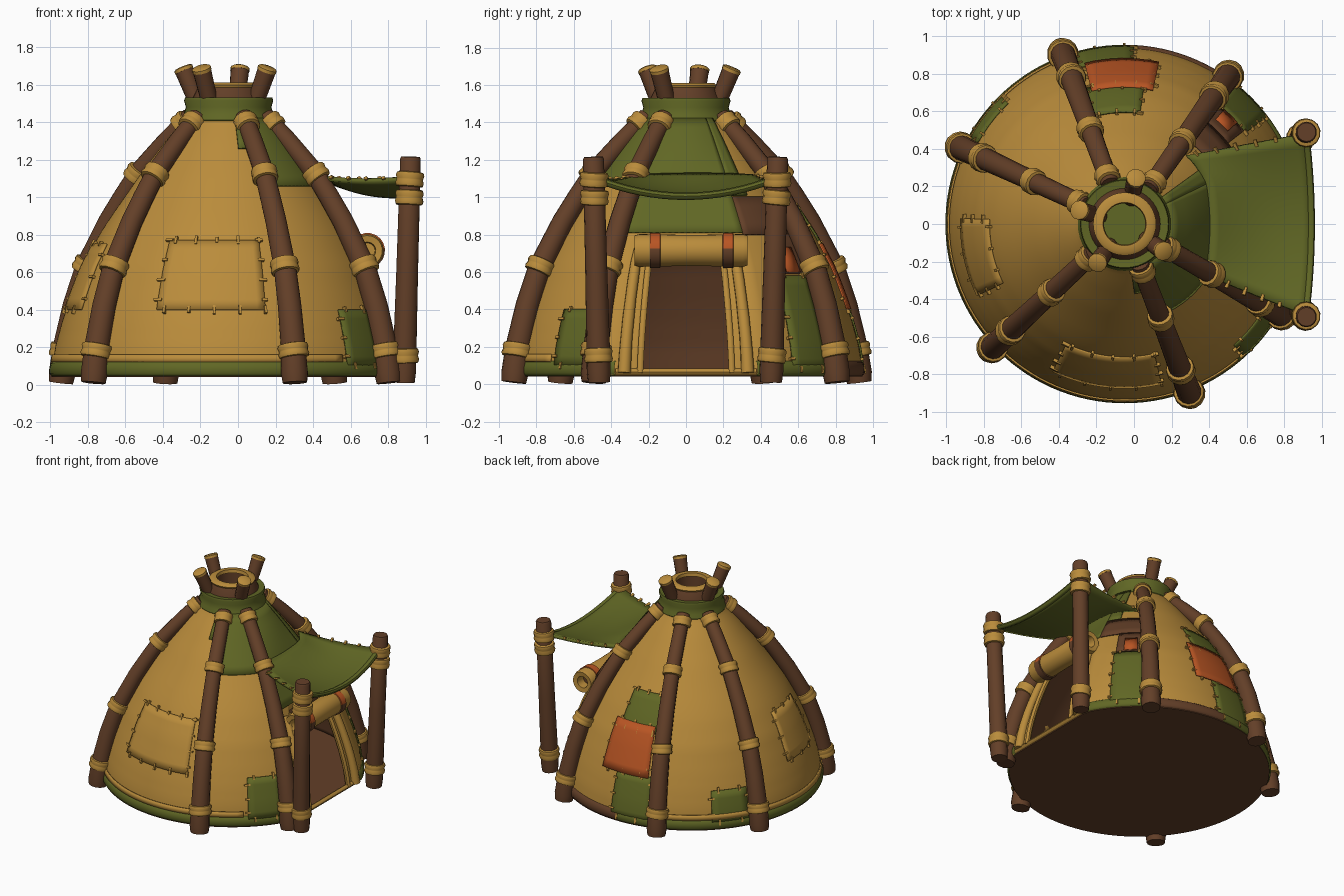
import bpy, bmesh, math, random
from mathutils import Vector

if "Cube" in bpy.data.objects:
    bpy.data.objects.remove(bpy.data.objects["Cube"])

random.seed(4)
CX = -0.05  # tent axis


def material(name, rgb):
    m = bpy.data.materials.new(name)
    m.diffuse_color = (*rgb, 1)
    m.use_nodes = True
    m.node_tree.nodes["Principled BSDF"].inputs["Base Color"].default_value = m.diffuse_color
    return m


TAN = material("tan canvas", (0.49, 0.262, 0.044))
GREEN = material("olive cloth", (0.118, 0.135, 0.018))
BROWN = material("brown wood", (0.125, 0.05, 0.021))
ORANGE = material("orange cloth", (0.48, 0.09, 0.017))


def make(name, verts, faces, mats, angle=45):
    me = bpy.data.meshes.new(name)
    me.from_pydata([tuple(v) for v in verts], [], faces)
    bm = bmesh.new()
    bm.from_mesh(me)
    bmesh.ops.recalc_face_normals(bm, faces=bm.faces)
    bm.to_mesh(me)
    bm.free()
    for m in mats:
        me.materials.append(m)
    for p in me.polygons:
        p.use_smooth = True
    me.set_sharp_from_angle(angle=math.radians(angle))
    ob = bpy.data.objects.new(name, me)
    bpy.context.collection.objects.link(ob)
    return ob


def tube(name, pts, radii, mat, sides=14, axis=None):
    """Round section swept along a path, capped at both ends."""
    pts = [Vector(p) for p in pts]
    n = len(pts)
    verts, faces = [], []
    for i, p in enumerate(pts):
        t = Vector(axis) if axis else pts[min(i + 1, n - 1)] - pts[max(i - 1, 0)]
        t.normalize()
        ref = Vector((0, 0, 1)) if abs(t.z) < 0.75 and not axis else Vector((0.9, 0.4, 0.1))
        if i == 0:
            u = t.cross(ref).normalized()
        u = (u - t * u.dot(t)).normalized()
        w = t.cross(u)
        for k in range(sides):
            a = math.tau * k / sides
            verts.append(p + (u * math.cos(a) + w * math.sin(a)) * radii[i])
    for i in range(n - 1):
        for k in range(sides):
            k2 = (k + 1) % sides
            faces.append((i * sides + k, i * sides + k2, (i + 1) * sides + k2, (i + 1) * sides + k))
    faces += [tuple(range(sides)), tuple(range((n - 1) * sides, n * sides))]
    return make(name, verts, faces, [mat])


def lathe(name, prof, mat, sides=40):
    """Closed (r, z) profile turned round the tent axis."""
    n = len(prof)
    verts = [(CX + r * math.cos(math.tau * k / sides), r * math.sin(math.tau * k / sides), z)
             for k in range(sides) for r, z in prof]
    faces = [(k * n + i, k * n + (i + 1) % n, (k + 1) % sides * n + (i + 1) % n, (k + 1) % sides * n + i)
             for k in range(sides) for i in range(n)]
    return make(name, verts, faces, [mat])


def interp(table, x):
    for (x0, y0), (x1, y1) in zip(table, table[1:]):
        if x <= x1:
            return y0 + (y1 - y0) * (x - x0) / (x1 - x0)
    return table[-1][1]


PROF = [(0, .955), (.2, .925), (.33, .89), (.45, .85), (.62, .785), (.8, .69), (.9, .625), (1.0, .555),
        (1.13, .465), (1.3, .335), (1.42, .235), (1.5, .2)]


def surf(deg, z, off=0.0):
    """Point on the canvas dome; the doorway side is a flat panel."""
    d = (deg + 180) % 360 - 180
    a = math.radians(d)
    r = interp(PROF, z)
    if abs(d) < 26:
        f = max(0, min(1, (1.3 - z) / .3))
        r *= 1 + f * (math.cos(math.radians(26)) / math.cos(a) - 1)
    r += off
    return Vector((CX + r * math.cos(a), r * math.sin(a), z))


def grid_faces(na, nz):
    return [(j * (na + 1) + i, j * (na + 1) + i + 1, (j + 1) * (na + 1) + i + 1, (j + 1) * (na + 1) + i)
            for j in range(nz) for i in range(na)]


def solidify(ob, t, offset=-1, inner=0):
    m = ob.modifiers.new("thickness", 'SOLIDIFY')
    m.thickness, m.offset, m.material_offset = t, offset, inner


# canvas dome with doorway, brown lining
NA, NZ, DOOR = 180, 36, 16
zs = [.05 + (1.5 - .05) * j / NZ for j in range(NZ + 1)]
verts = [surf(i * 2, z) for z in zs for i in range(NA)]
faces = []
for j in range(NZ):
    for i in range(NA):
        mid = (i * 2 + 1 + 180) % 360 - 180
        if abs(mid) < DOOR and .06 < zs[j + 1] < .79:
            continue
        faces.append((j * NA + i, j * NA + (i + 1) % NA, (j + 1) * NA + (i + 1) % NA, (j + 1) * NA + i))
dome = make("canvas_dome", verts, faces, [TAN, BROWN])
solidify(dome, .02, -1, 1)

# groundsheet
ring = [surf(a, .04, -.005) for a in range(0, 360, 4)]
n = len(ring)
make("groundsheet", ring + [v + Vector((0, 0, .02)) for v in ring],
     [tuple(range(n)), tuple(range(n, 2 * n))] + [(i, (i + 1) % n, n + (i + 1) % n, n + i) for i in range(n)], [BROWN])

# sewn patches, with stitches collected round their edges
stitches = []


def patch(name, a0, a1, z0, z1, mat, off=.007, sew=True):
    na, nz = max(2, int((a1 - a0) / 3)), max(2, int((z1 - z0) / .05))
    A = [a0 + (a1 - a0) * i / na for i in range(na + 1)]
    Z = [z0 + (z1 - z0) * j / nz for j in range(nz + 1)]
    solidify(make(name, [surf(a, z, off) for z in Z for a in A], grid_faces(na, nz), [mat]), .0095, 0)
    if sew:
        for a in A[1::3]:
            stitches.extend((surf(a, z, .009), (surf(a, z + .02) - surf(a, z - .02))) for z in (z0, z1))
        for z in Z[1::2]:
            stitches.extend((surf(a, z, .009), (surf(a + 1.5, z) - surf(a - 1.5, z))) for a in (a0, a1))


patch("green_upper_front", 290, 329, 1.06, 1.42, GREEN, sew=False)
patch("green_upper_front_tip", 278, 290, 1.26, 1.42, GREEN, sew=False)
patch("green_upper_door", -31, 26, .81, 1.42, GREEN, sew=False)
patch("green_upper_door_side", 26, 36, 1.01, 1.42, GREEN, sew=False)
patch("green_low_front_right", 312, 328, .1, .4, GREEN)
patch("green_low_back_right", 37, 53, .08, .58, GREEN)
patch("brown_side_patch", 26, 54, .8, 1.0, BROWN, sew=False)
patch("brown_side_patch_low", 38, 54, .59, .8, BROWN, sew=False)
patch("orange_small_patch", 42, 49, .6, .73, ORANGE, .014, False)
patch("green_back_upper", 82, 106, .7, .95, GREEN)
patch("orange_back_patch", 78, 104, .4, .75, ORANGE, .014)
patch("green_back_lower", 87, 106, .08, .41, GREEN)
patch("green_back_left", 134, 151, .1, .33, GREEN)
patch("tan_front_patch", 244, 283, .4, .77, TAN)
patch("tan_left_patch", 178, 206, .4, .75, TAN)
patch("tan_hem_strip", 112, 310, .12, .16, TAN, .008, False)

# hem folded round the base
HEM = [(.042, -.02), (.045, -.004), (.06, .01), (.09, .014), (.115, .01), (.128, -.004)]
for name, a0, a1, mat in (("hem_green", 90, 336, GREEN), ("hem_brown", 54, 90, BROWN), ("hem_green_right", 24, 54, GREEN)):
    na = (a1 - a0) // 3
    make(name, [surf(a0 + (a1 - a0) * i / na, z, o) for z, o in HEM for i in range(na + 1)], grid_faces(na, 5), [mat], 80)

# doorway rims, rolled flaps and sill
for s, nm in ((-1, "left"), (1, "right")):
    Z = [.06 + .1 * i for i in range(8)]
    tube("door_rim_" + nm, [surf(s * DOOR, z, .005) for z in Z], [.018] * 8, TAN, 8)
    tube("door_flap_" + nm, [surf(s * 21, z, .01) for z in Z], [.036, .034, .032, .032, .03, .03, .028, .02], TAN, 10)
tube("door_sill", [surf(a, .065) for a in (-24, 0, 24)], [.018] * 3, TAN, 8)


def lashing(name, p, d, r, w=.075):
    """Rope wrap of two bulging turns."""
    d = Vector(d).normalized()
    prof = [(-.5, .9), (-.45, 1.1), (-.25, 1.17), (-.04, 1.09), (.04, 1.09), (.25, 1.17), (.45, 1.1), (.5, .9)]
    tilt = Vector([random.uniform(-.08, .08) for _ in range(3)])
    dd = (d + tilt).normalized()
    p = Vector(p)
    tube(name, [p + dd * w * t for t, _ in prof], [(r + .006) * k for _, k in prof], TAN, 14)


# curved dome poles, tucked under the collar
PATH = [(.02, .985), (.2, .962), (.42, .908), (.62, .84), (.87, .705), (1.0, .62), (1.13, .53), (1.3, .365), (1.43, .225)]
for i, deg in enumerate((55, 110, 155, 223, 291, 330)):
    a = math.radians(deg)
    at = lambda z: Vector((CX + interp(PATH, z) * math.cos(a), interp(PATH, z) * math.sin(a), z))
    Z = [.01, .06, .2, .32, .42, .53, .62, .75, .87, 1.0, 1.13, 1.22, 1.3, 1.37, 1.43]
    tube(f"dome_pole_{i}", [at(z) for z in Z], [.066, .073] + [.07 - .022 * z / 1.5 for z in Z[2:]], BROWN)
    for k, z in enumerate((.18, .63, 1.12, 1.39)):
        lashing(f"pole_lashing_{i}_{k}", at(z), at(z + .04) - at(z - .04), .068 - .016 * z / 1.4)

# collar, smoke hole and pole tips
lathe("green_collar", [(.19, 1.38), (.235, 1.385), (.25, 1.41), (.24, 1.44), (.228, 1.48), (.238, 1.515),
                       (.233, 1.53), (.19, 1.525)], GREEN)
lathe("smoke_hole_wall", [(.12, 1.38), (.2, 1.38), (.19, 1.53), (.155, 1.6), (.12, 1.6)], BROWN)
lathe("smoke_hole_rim", [(.11, 1.585), (.16, 1.58), (.168, 1.597), (.15, 1.61), (.115, 1.61)], TAN)
make("smoke_hole_lining", [(CX + .13 * math.cos(k * math.tau / 24), .13 * math.sin(k * math.tau / 24), 1.42)
                           for k in range(24)], [tuple(range(24))], [GREEN])
for i, deg in enumerate((76, 163, 235, 325)):
    d = Vector((math.cos(math.radians(deg)), math.sin(math.radians(deg)), 0))
    P = lambda t: Vector((CX, 0, 1.42 + .26 * t)) + d * (.14 + .11 * t)
    tube(f"pole_tip_{i}", [P(0), P(.5), P(1)], [.044, .046, .05], BROWN, 12)
    tube(f"pole_tip_end_{i}", [P(.97), P(1.03), P(1.05)], [.052, .052, .043], TAN, 12)

# awning posts
for nm, b, t in (("front", (.885, -.465), (.92, -.495)), ("back", (.885, .455), (.92, .49))):
    B, T = Vector((*b, .01)), Vector((*t, 1.215))
    tube("awning_post_" + nm, [B, B.lerp(T, .05), B.lerp(T, .5), B.lerp(T, .99), T], [.058, .064, .059, .056, .05], BROWN)
    for k, f in enumerate((.12, .82, .9)):
        lashing(f"post_lashing_{nm}_{k}", B.lerp(T, f), T - B, .06, .08)

# sagging awning
NU, NV = 12, 16
verts = []
for i in range(NU + 1):
    u = i / NU
    for j in range(NV + 1):
        v = j / NV
        c = 1 - (2 * v - 1) ** 2
        back = surf(-33 + 81 * v, 1.12 - .01 * (1 - c), .012)
        edge = Vector((.915 + .03 * c, -.485 + .965 * v, 1.1 - .095 * c))
        p = back.lerp(edge, u)
        p.z -= .04 * math.sin(math.pi * u) * (.4 + .6 * c)
        verts.append(p)
W = NV + 1
solidify(make("awning", verts, grid_faces(NV, NU), [GREEN]), .024, 0)
tube("awning_front_hem", verts[NU * W:], [.02] * W, GREEN, 8)
for i in range(1, NU, 2):
    for j, j2 in ((0, 1), (NV, NV - 1)):
        stitches.append((verts[i * W + j] + Vector((0, 0, .008)), (verts[i * W + j2] - verts[i * W + j])))

# stitches as one object
sv, sf = [], []
for p, d in stitches:
    d = d.normalized()
    o = Vector((p.x - CX, p.y, .35)).normalized()
    s = d.cross(o).normalized()
    o = s.cross(d)
    b = len(sv)
    L = random.uniform(.014, .024)
    sv += [p + d * L * x + s * .007 * y + o * .009 * z for x in (-1, 1) for y in (-1, 1) for z in (-1, 1)]
    sf += [tuple(b + k for k in q) for q in ((0, 1, 3, 2), (4, 6, 7, 5), (0, 4, 5, 1), (2, 3, 7, 6), (0, 2, 6, 4), (1, 5, 7, 3))]
make("stitches", sv, sf, [TAN], 30)

# bedroll over the door, hollow ends, two straps
ends = [(-.2, .04), (-.27, .045), (-.275, .08), (-.25, .088), (.03, .083), (.305, .088), (.33, .08), (.325, .045), (.25, .04)]
tube("bedroll", [(.69, y, .715) for y, _ in ends], [r for _, r in ends], TAN, 20, (0, 1, 0))
for k, y in enumerate((-.165, .225)):
    st = tube(f"bedroll_strap_{k}", [(.69, y + s * .03, .715) for s in (-1, -.9, .9, 1)], [.08, .094, .094, .08], BROWN, 20, (0, 1, 0))
    st.data.materials.append(ORANGE)
    for p in st.data.polygons:
        if p.center.z > .735:
            p.material_index = 1
